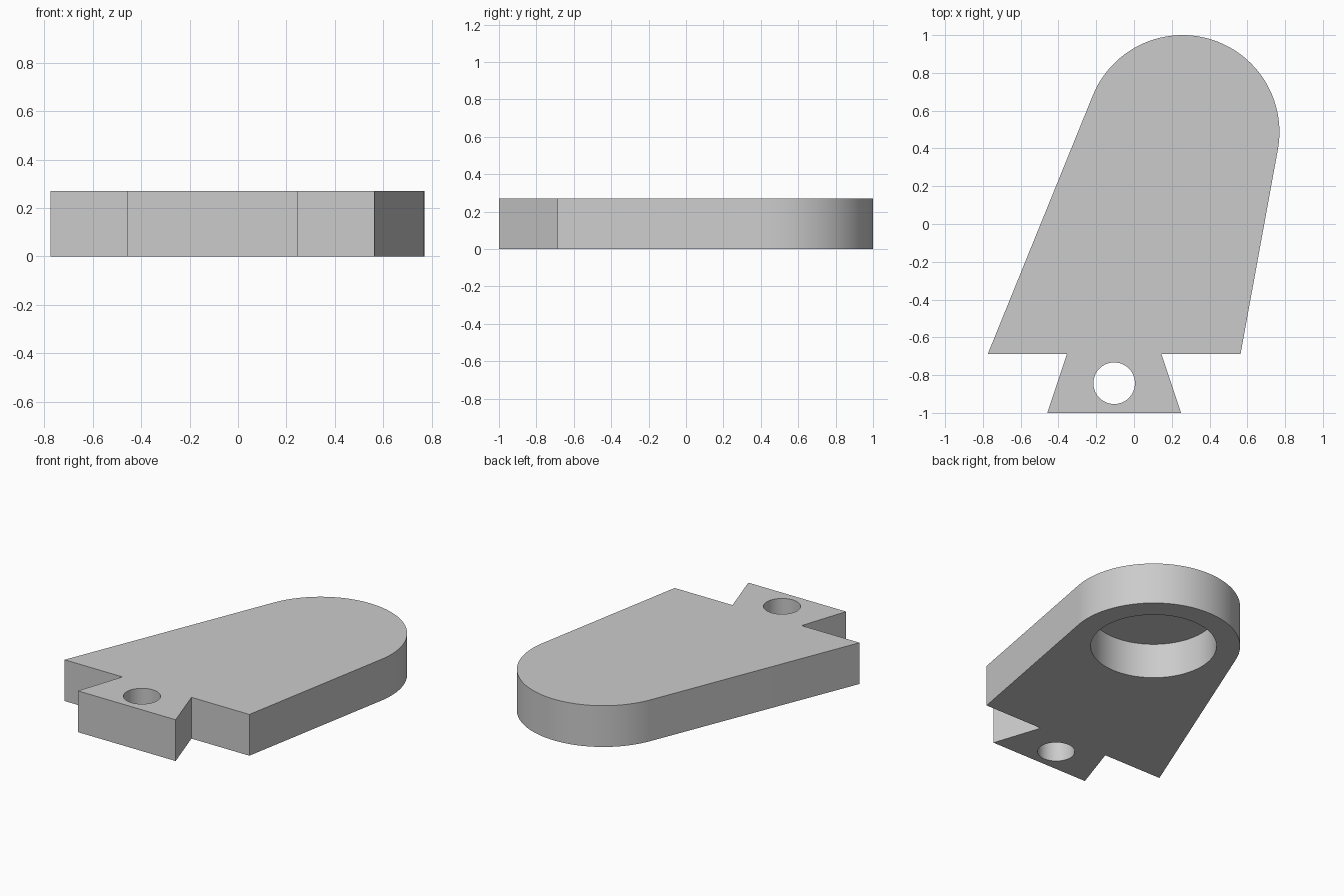
import bpy
import bmesh
from math import acos, atan2, cos, sin, pi, hypot

if "Cube" in bpy.data.objects:
    bpy.data.objects.remove(bpy.data.objects["Cube"], do_unlink=True)

THICK = 0.27
POCKET_DEPTH = 0.228
HEAD = (0.257, 0.487)
HEAD_R = 0.513
AXIS_X = -0.105      # centre line of the shoulders and the dovetail
SHOULDER_Y = -0.688

grey = bpy.data.materials.new("plain grey")
grey.use_nodes = True
grey.diffuse_color = (0.6, 0.6, 0.6, 1)
grey.node_tree.nodes["Principled BSDF"].inputs["Base Color"].default_value = (0.6, 0.6, 0.6, 1)


def prism(name, outline, z0, z1):
    """Extrude a flat outline upwards from z0 to z1."""
    bm = bmesh.new()
    face = bm.faces.new([bm.verts.new((x, y, z0)) for x, y in outline])
    top = bmesh.ops.extrude_face_region(bm, geom=[face])["geom"]
    verts = [v for v in top if isinstance(v, bmesh.types.BMVert)]
    bmesh.ops.translate(bm, vec=(0, 0, z1 - z0), verts=verts)
    bmesh.ops.recalc_face_normals(bm, faces=bm.faces)
    mesh = bpy.data.meshes.new(name)
    bm.to_mesh(mesh)
    bm.free()
    mesh.materials.append(grey)
    obj = bpy.data.objects.new(name, mesh)
    bpy.context.collection.objects.link(obj)
    return obj


def arc(centre, radius, start, end, steps):
    return [(centre[0] + radius * cos(start + (end - start) * i / steps),
             centre[1] + radius * sin(start + (end - start) * i / steps))
            for i in range(steps + 1)]


def tangent_angle(point, side):
    """Angle on the head circle where the line from a point touches it."""
    dx, dy = point[0] - HEAD[0], point[1] - HEAD[1]
    return atan2(dy, dx) + side * acos(HEAD_R / hypot(dx, dy))


# Outline: dovetail tail, shoulders, straight flanks and round head
left_tip = (AXIS_X + 0.669, SHOULDER_Y)
right_tip = (AXIS_X - 0.669, SHOULDER_Y)
start = tangent_angle(left_tip, 1)
end = tangent_angle(right_tip, -1)
while end < start:
    end += 2 * pi
outline = [(AXIS_X - 0.354, -1), (AXIS_X + 0.354, -1),
           (AXIS_X + 0.25, SHOULDER_Y), left_tip]
outline += arc(HEAD, HEAD_R, start, end, 64)
outline += [right_tip, (AXIS_X - 0.25, SHOULDER_Y)]
plate = prism("dovetail_plate", outline, 0, THICK)

# Through hole in the tail and blind round pocket under the head
for name, centre, radius, top in (
        ("tail_hole", (AXIS_X, -0.843), 0.11, THICK + 0.1),
        ("head_pocket", HEAD, 0.373, POCKET_DEPTH)):
    cutter = prism(name, arc(centre, radius, 0, 2 * pi, 96)[:-1], -0.1, top)
    cutter.hide_render = True
    cut = plate.modifiers.new(name, "BOOLEAN")
    cut.operation = "DIFFERENCE"
    cut.solver = "EXACT"
    cut.object = cutter
    bpy.context.view_layer.objects.active = plate
    bpy.ops.object.modifier_apply(modifier=cut.name)
    bpy.data.objects.remove(cutter, do_unlink=True)

# Smooth round walls, crisp edges
bpy.ops.object.select_all(action="DESELECT")
plate.select_set(True)
bpy.context.view_layer.objects.active = plate
bpy.ops.object.shade_smooth_by_angle(angle=0.5)
